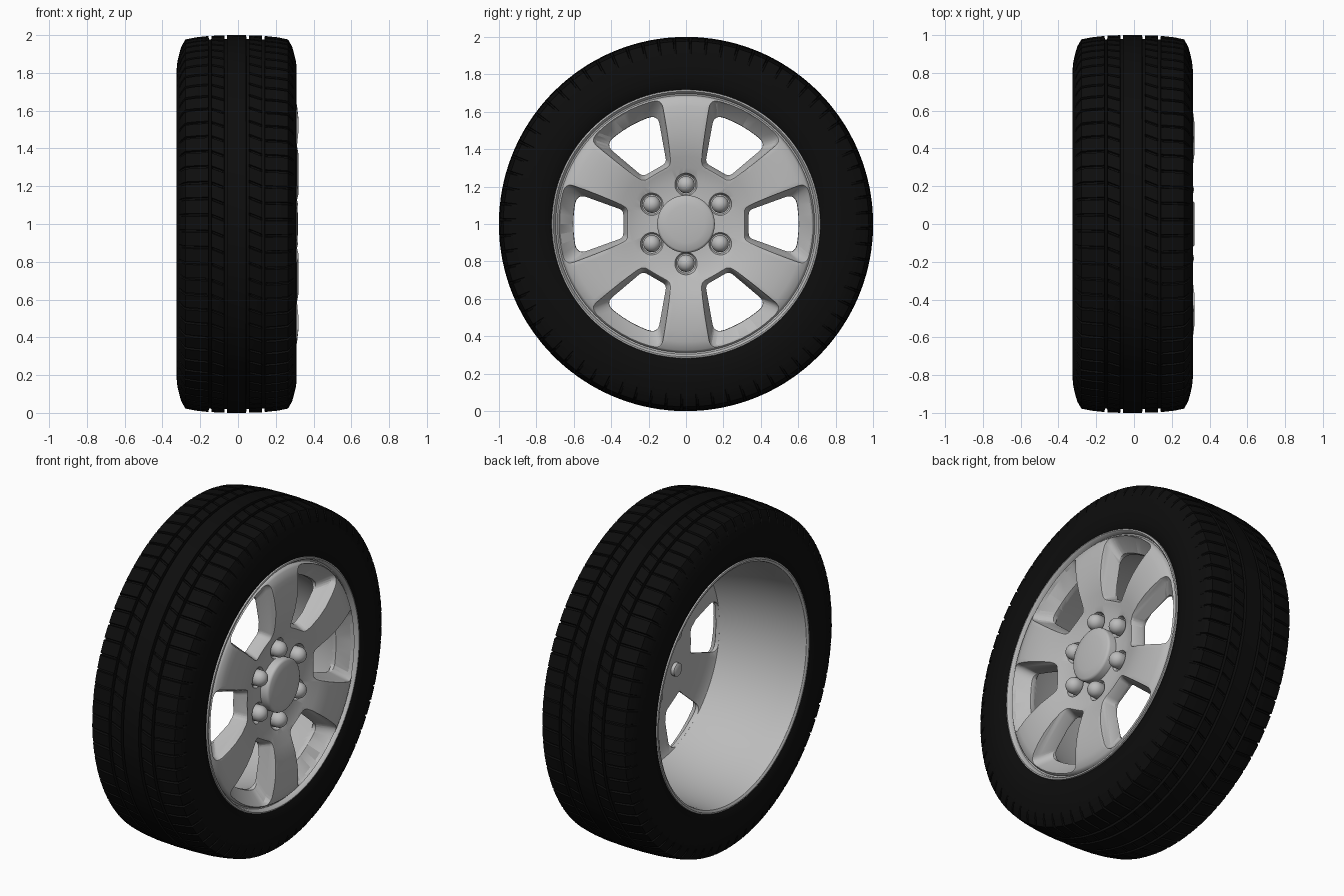
import bpy, bmesh, math
from math import sin, cos, pi, radians
from mathutils import Vector

cube = bpy.data.objects.get("Cube")
if cube:
    bpy.data.objects.remove(cube, do_unlink=True)

AXLE = 1.0      # height of the wheel axis
MID = -0.007    # middle of the tyre width


def material(name, value):
    m = bpy.data.materials.new(name)
    m.use_nodes = True
    colour = (value, value, value, 1)
    m.diffuse_color = colour
    m.node_tree.nodes["Principled BSDF"].inputs["Base Color"].default_value = colour
    return m


rubber = material("black rubber", 0.004)
silver = material("silver alloy", 0.5)


def polar(x, r, a):
    return Vector((x, r * cos(a), AXLE + r * sin(a)))


def finish(bm, name, mat):
    bmesh.ops.remove_doubles(bm, verts=bm.verts, dist=1e-5)
    bmesh.ops.recalc_face_normals(bm, faces=bm.faces)
    mesh = bpy.data.meshes.new(name)
    bm.to_mesh(mesh)
    bm.free()
    mesh.materials.append(mat)
    ob = bpy.data.objects.new(name, mesh)
    bpy.context.collection.objects.link(ob)
    return ob


def smooth(ob, angle=32):
    bpy.ops.object.select_all(action='DESELECT')
    ob.select_set(True)
    bpy.context.view_layer.objects.active = ob
    bpy.ops.object.shade_smooth_by_angle(angle=radians(angle))


def skin(bm, rings, wrap):
    """Join rings of points with quads."""
    rows = [[bm.verts.new(p) for p in ring] for ring in rings]
    n = len(rows[0])
    for i in range(len(rows) if wrap else len(rows) - 1):
        a, b = rows[i], rows[(i + 1) % len(rows)]
        for j in range(n):
            k = (j + 1) % n
            bm.faces.new((a[j], a[k], b[k], b[j]))
    return rows


def revolve(name, profile, mat, steps=120):
    """Spin a closed (x, radius) profile around the axle."""
    bm = bmesh.new()
    skin(bm, [[polar(x, r, 2 * pi * i / steps) for x, r in profile]
              for i in range(steps)], True)
    return finish(bm, name, mat)


# Tyre: half profile with two grooves; the last value is the sipe depth
half = [(.05, 1, 0), (.052, .98, 0), (.064, .98, 0), (.066, .999, 0),
        (.075, .999, .01), (.125, .997, .01), (.133, .997, 0),
        (.135, .977, 0), (.147, .977, 0), (.149, .996, 0), (.165, .994, .012),
        (.22, .988, .012), (.272, .977, .014), (.293, .94, .012),
        (.302, .91, 0), (.314, .86, 0), (.318, .82, 0), (.317, .77, 0),
        (.306, .73, 0), (.295, .712, 0), (.27, .70, 0)]
tread = [(-x, r, d) for x, r, d in reversed(half)] + half
blocks = 72
bm = bmesh.new()
rings = []
for b in range(blocks):
    for step, low in ((0, 0), (.03, 1), (.13, 1), (.17, 0)):
        ring = []
        for x, r, d in tread:
            skew = 0.4 * max(-.14, min(.14, x))   # slanted sipes on the inner ribs
            a = 2 * pi * (b + step) / blocks + skew
            ring.append(polar(x + MID, r - d * low, a))
        rings.append(ring)
skin(bm, rings, True)
smooth(finish(bm, "tyre", rubber), 28)

# Rim barrel and wheel face as one solid of revolution
face = [(.255, .001), (.255, .16), (.258, .24), (.275, .30), (.297, .36),
        (.313, .43), (.32, .50), (.319, .57), (.312, .63), (.298, .675),
        (.288, .684), (.274, .688), (.276, .696), (.296, .702), (.303, .709),
        (.301, .717), (.285, .719)]
outer = [(.25, .704), (-.26, .704), (-.30, .719), (-.314, .717), (-.316, .708),
         (-.308, .695)]
inner = [(-.28, .69), (-.2, .684), (-.1, .672), (0, .655), (.1, .632),
         (.17, .612), (.2, .602), (.215, .56), (.22, .42), (.2, .32), (.2, .001)]
rim = revolve("alloy_rim", face + outer + inner, silver)


def window_outline(r0, h0, r1, h1, bulge):
    """Rounded trapezoid with a bowed outer edge, as (along, across) points."""
    corners = [Vector(p) for p in ((r0, -h0), (r1, -h1), (r1, h1), (r0, h0))]
    points = []
    for i, c in enumerate(corners):
        before = (corners[i - 1] - c).normalized()
        after = (corners[(i + 1) % 4] - c).normalized()
        size = .055 if i in (1, 2) else .025
        p, q = c + before * size, c + after * size
        for s in range(7):
            t = s / 6
            points.append((1 - t) ** 2 * p + 2 * t * (1 - t) * c + t * t * q)
        if i == 1:
            points += [Vector((r1, h1 * k / 4)) for k in (-2, -1, 0, 1, 2)]
    # bow the outer part outwards into an arc
    for p in points:
        w = max(0, (p.x - r0) / (r1 - r0)) ** 4
        p.x += bulge * w * (1 - (p.y / h1) ** 2)
    return points


# Cutters: six flared windows and six wheel nut pockets
sections = [(.36, (.28, .09, .66, .235, .045)), (.30, (.30, .086, .645, .222, .038)),
            (.275, (.315, .08, .635, .212, .037)), (.225, (.335, .073, .582, .163, .021)),
            (.10, (.335, .073, .575, .158, .021))]
bm = bmesh.new()
for n in range(6):
    a = n * pi / 3
    rings = [[Vector((x, p.x * cos(a) - p.y * sin(a), AXLE + p.x * sin(a) + p.y * cos(a)))
              for p in window_outline(*shape)] for x, shape in sections]
    rows = skin(bm, rings, False)
    bm.faces.new(rows[0])
    bm.faces.new(rows[-1])
    # nut pocket on the spoke centre line
    c = polar(0, .21, a + pi / 6)
    rings = [[c + Vector((x, r * cos(t), r * sin(t)))
              for t in [2 * pi * k / 28 for k in range(28)]]
             for x, r in ((.4, .064), (.262, .062), (.238, .052))]
    rows = skin(bm, rings, False)
    bm.faces.new(rows[0])
    bm.faces.new(rows[-1])
cutter = finish(bm, "window_cutter", silver)
cutter.hide_render = True

cut = rim.modifiers.new("windows", 'BOOLEAN')
cut.operation, cut.solver, cut.object = 'DIFFERENCE', 'EXACT', cutter
bev = rim.modifiers.new("soft_edges", 'BEVEL')
bev.width, bev.segments = .006, 2
bev.limit_method, bev.angle_limit = 'ANGLE', radians(38)
smooth(rim)
for m in list(rim.modifiers):
    if m.name in ("windows", "soft_edges"):
        bpy.ops.object.modifier_apply(modifier=m.name)
bpy.data.objects.remove(cutter, do_unlink=True)
smooth(rim, 35)


def turned(name, profile, centre, steps):
    """Small turned part parallel to the axle, closed at both ends."""
    bm = bmesh.new()
    rings = [[centre + Vector((x, r * cos(2 * pi * k / steps), r * sin(2 * pi * k / steps)))
              for k in range(steps)] for x, r in profile]
    rows = skin(bm, rings, False)
    bm.faces.new(rows[0])
    bm.faces.new(rows[-1])
    smooth(finish(bm, name, silver), 40)


# Centre cap: shallow dome with a rounded edge
turned("centre_cap", [(.2, .15), (.295, .154), (.303, .15), (.308, .142),
                      (.314, .10), (.317, .05), (.318, .01)],
       Vector((0, 0, AXLE)), 64)

# Wheel nuts: domed, reaching through the hub
dome = [(.272 + .045 * sin(radians(t)), .046 * cos(radians(t))) for t in range(0, 90, 12)]
for n in range(6):
    turned(f"wheel_nut_{n + 1}", [(.175, .03), (.18, .038), (.23, .04), (.24, .046)] + dome,
           polar(0, .21, (n + .5) * pi / 3), 24)
